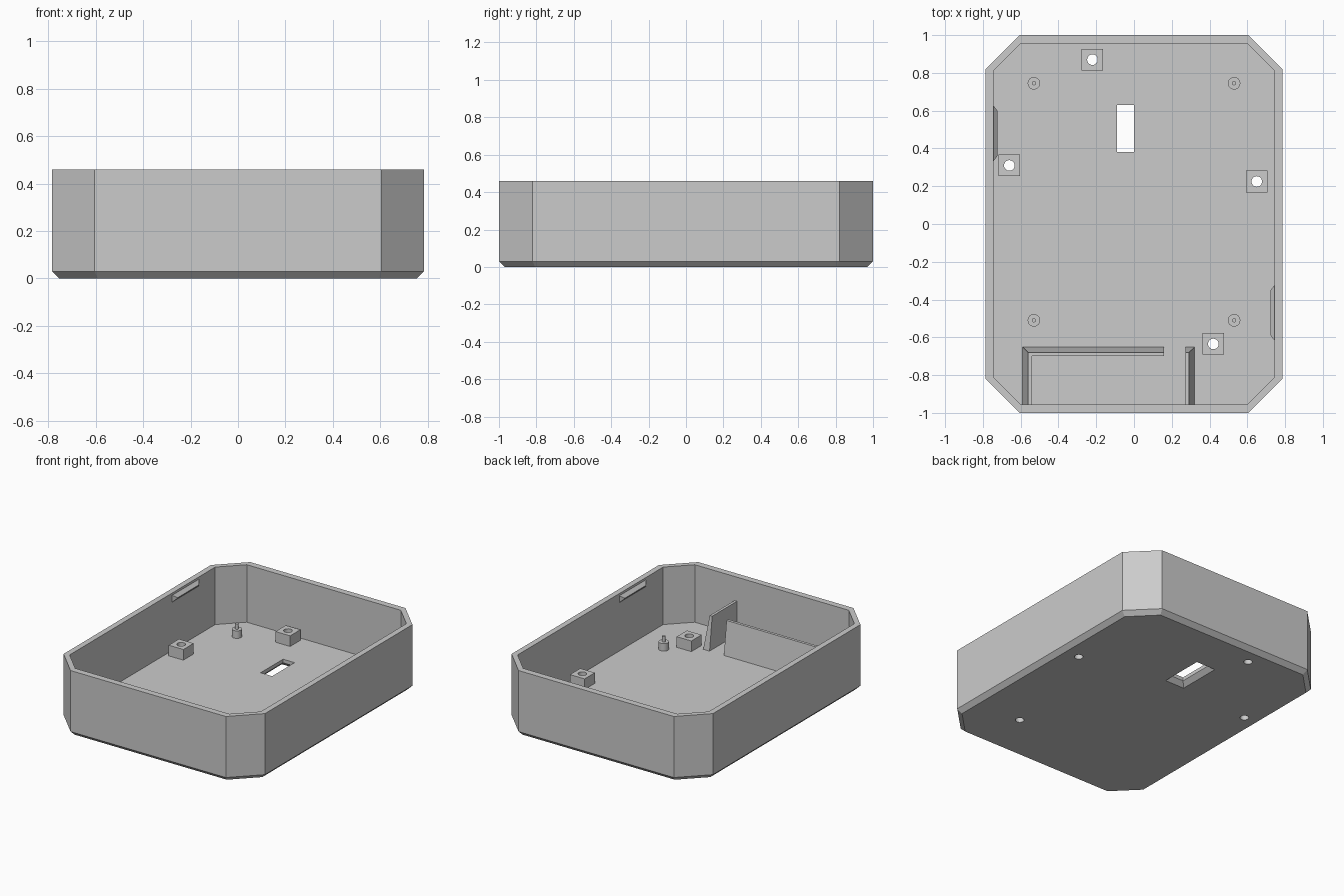
import bpy
import bmesh
from mathutils import Matrix

old = bpy.data.objects.get("Cube")
if old:
    bpy.data.objects.remove(old, do_unlink=True)

GREY = (0.6, 0.6, 0.6, 1.0)
plastic = bpy.data.materials.new("grey_plastic")
plastic.use_nodes = True
plastic.diffuse_color = GREY
plastic.node_tree.nodes["Principled BSDF"].inputs["Base Color"].default_value = GREY

FLOOR, RIM = 0.055, 0.46
BLOCK_TOP, DIVIDER_TOP = 0.13, 0.29


def finish(name, bm):
    """Turn a bmesh into a named, coloured object."""
    bmesh.ops.recalc_face_normals(bm, faces=bm.faces)
    mesh = bpy.data.meshes.new(name)
    bm.to_mesh(mesh)
    bm.free()
    mesh.materials.append(plastic)
    obj = bpy.data.objects.new(name, mesh)
    bpy.context.collection.objects.link(obj)
    return obj


def loft(name, rings):
    """Skin a list of equal-length point rings and cap both ends."""
    bm = bmesh.new()
    loops = [[bm.verts.new(p) for p in ring] for ring in rings]
    n = len(loops[0])
    for a, b in zip(loops, loops[1:]):
        for i in range(n):
            j = (i + 1) % n
            bm.faces.new((a[i], a[j], b[j], b[i]))
    bm.faces.new(loops[0])
    bm.faces.new(loops[-1])
    return finish(name, bm)


def octagon(hx, hy, c, z):
    quarter = [(hx, hy - c), (hx - c, hy)]
    half = quarter + [(-x, y) for x, y in reversed(quarter)]
    return [(x, y, z) for x, y in half + [(-x, -y) for x, y in half]]


def rect(x0, x1, y0, y1, z):
    return [(x0, y0, z), (x1, y0, z), (x1, y1, z), (x0, y1, z)]


def cylinder(name, x, y, r, z0, z1, sides=24):
    bm = bmesh.new()
    bmesh.ops.create_cone(bm, cap_ends=True, segments=sides, radius1=r, radius2=r,
                          depth=z1 - z0, matrix=Matrix.Translation((x, y, (z0 + z1) / 2)))
    return finish(name, bm)


def cut(obj, cutter):
    """Subtract the cutter from the object."""
    mod = obj.modifiers.new("cut", 'BOOLEAN')
    mod.operation = 'DIFFERENCE'
    mod.solver = 'EXACT'
    mod.object = cutter
    cutter.hide_render = True
    bpy.context.view_layer.objects.active = obj
    bpy.ops.object.modifier_apply(modifier=mod.name)


def smooth(obj):
    bpy.ops.object.select_all(action='DESELECT')
    obj.select_set(True)
    bpy.context.view_layer.objects.active = obj
    bpy.ops.object.shade_smooth_by_angle()


# Open tray with chamfered corners and bottom edge
tray = loft("tray", [
    octagon(0.755, 0.97, 0.162, 0),
    octagon(0.785, 1.0, 0.18, 0.03),
    octagon(0.785, 1.0, 0.18, RIM),
    octagon(0.745, 0.955, 0.145, RIM),
    octagon(0.745, 0.955, 0.145, FLOOR),
])

# Slot through the floor, flared towards the underside
slot = loft("slot_cutter", [
    rect(-0.13, 0.04, 0.34, 0.67, -0.01),
    rect(-0.09, 0.0, 0.38, 0.63, 0.03),
    rect(-0.09, 0.0, 0.38, 0.63, 0.1),
])
cut(tray, slot)
bpy.data.objects.remove(slot, do_unlink=True)

# Screw blocks with holes running through the floor
for i, (x, y) in enumerate([(-0.22, 0.87), (-0.66, 0.31), (0.65, 0.225), (0.42, -0.635)], 1):
    s = 0.057
    block = loft(f"screw_block_{i}", [rect(x - s, x + s, y - s, y + s, z)
                                      for z in (FLOOR - 0.005, BLOCK_TOP)])
    hole = cylinder("hole_cutter", x, y, 0.028, -0.1, 0.3)
    cut(tray, hole)
    cut(block, hole)
    bpy.data.objects.remove(hole, do_unlink=True)
    smooth(block)
smooth(tray)

# Locating pegs: a wide foot with a thin pin
for side, x in (("left", 0.53), ("right", -0.53)):
    for end, y in (("back", 0.745), ("front", -0.51)):
        smooth(cylinder(f"{end}_{side}_peg_foot", x, y, 0.033, FLOOR - 0.005, 0.108))
        smooth(cylinder(f"{end}_{side}_peg_pin", x, y, 0.011, 0.1, 0.147, 16))


# L-shaped divider, its outer faces leaning inwards
def l_ring(x, y, z):
    return [(x, -0.96, z), (x, y, z), (0.16, y, z),
            (0.16, -0.70, z), (-0.54, -0.70, z), (-0.54, -0.96, z)]


loft("corner_divider", [l_ring(-0.59, -0.65, FLOOR - 0.005),
                        l_ring(-0.56, -0.68, DIVIDER_TOP)])

# Short straight divider
loft("short_divider", [rect(0.272, 0.322, -0.96, -0.65, FLOOR - 0.005),
                       rect(0.272, 0.291, -0.96, -0.68, DIVIDER_TOP)])


# Snap ridges on the inside of the long walls
def ridge_ring(x, y0, y1, z0, z1):
    return [(x, y0, z0), (x, y1, z0), (x, y1, z1), (x, y0, z1)]


for name, s, y in (("right_snap_ridge", -1, 0.48), ("left_snap_ridge", 1, -0.47)):
    loft(name, [ridge_ring(s * 0.746, y - 0.15, y + 0.15, 0.395, 0.445),
                ridge_ring(s * 0.723, y - 0.12, y + 0.12, 0.418, 0.422)])
